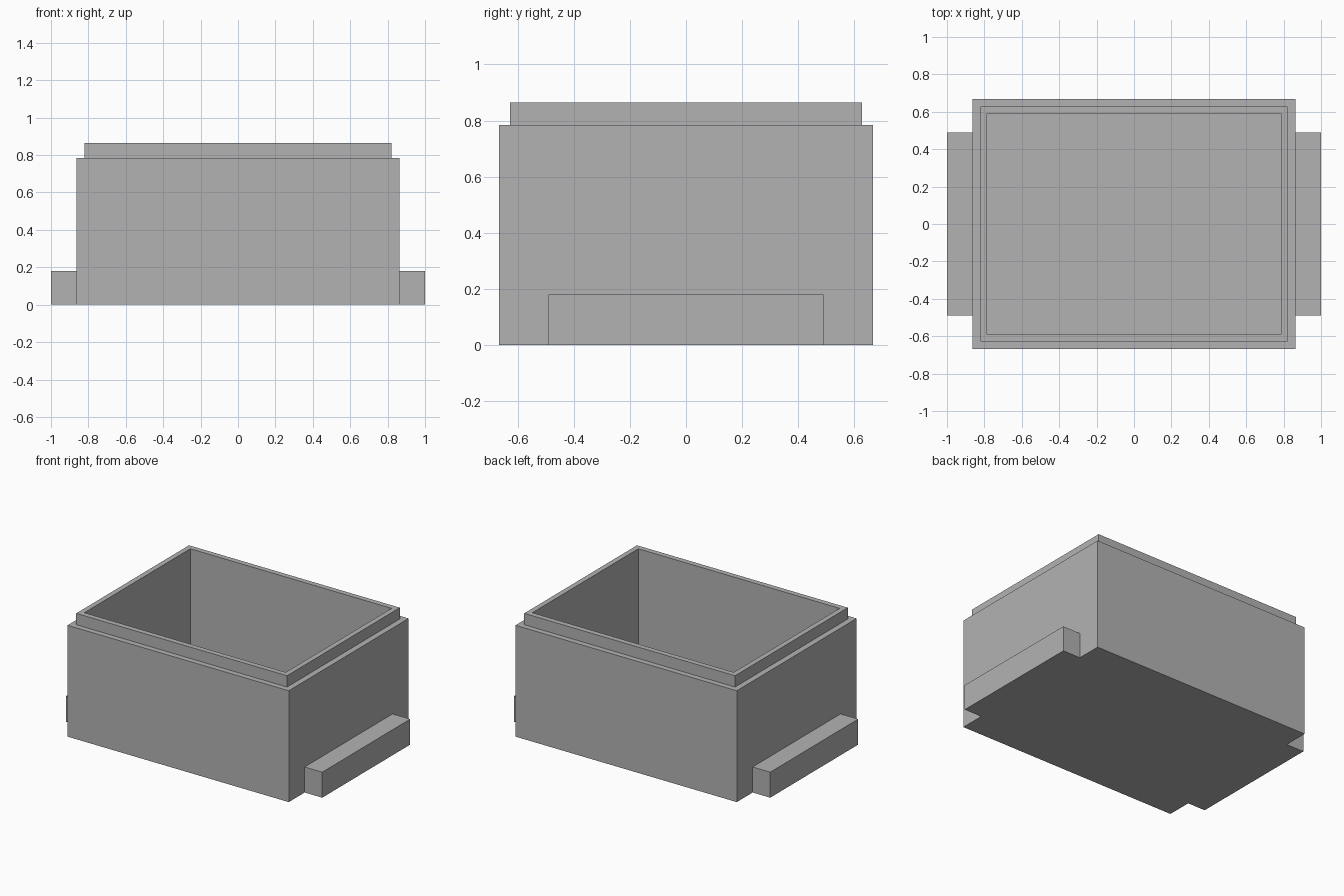
import bpy
import bmesh

cube = bpy.data.objects.get("Cube")
if cube:
    bpy.data.objects.remove(cube, do_unlink=True)

grey = bpy.data.materials.new("plain grey")
grey.use_nodes = True
colour = (0.45, 0.45, 0.45, 1)
grey.diffuse_color = colour
grey.node_tree.nodes["Principled BSDF"].inputs["Base Color"].default_value = colour


def finish(name, bm):
    bmesh.ops.recalc_face_normals(bm, faces=bm.faces)
    mesh = bpy.data.meshes.new(name)
    bm.to_mesh(mesh)
    bm.free()
    mesh.materials.append(grey)
    obj = bpy.data.objects.new(name, mesh)
    bpy.context.collection.objects.link(obj)
    return obj


def rectangle(bm, half_x, half_y, z):
    return [bm.verts.new((sx * half_x, sy * half_y, z))
            for sx, sy in ((-1, -1), (1, -1), (1, 1), (-1, 1))]


# Open box: rectangular loops up the outside, over the stepped lip, down to the floor
sections = [
    (0.863, 0.667, 0),
    (0.863, 0.667, 0.785),
    (0.822, 0.628, 0.785),
    (0.822, 0.628, 0.865),
    (0.785, 0.59, 0.865),
    (0.785, 0.59, 0.08),
]
bm = bmesh.new()
loops = [rectangle(bm, *s) for s in sections]
for low, high in zip(loops, loops[1:]):
    for i in range(4):
        j = (i + 1) % 4
        bm.faces.new((low[i], low[j], high[j], high[i]))
bm.faces.new(loops[0])
bm.faces.new(loops[-1])
finish("open_box", bm)

# Low ledge on each end
for name, side in (("left_ledge", 1), ("right_ledge", -1)):
    bm = bmesh.new()
    bmesh.ops.create_cube(bm, size=1)
    bmesh.ops.scale(bm, vec=(0.137, 0.98, 0.18), verts=bm.verts)
    bmesh.ops.translate(bm, vec=(side * 0.9315, 0, 0.09), verts=bm.verts)
    finish(name, bm)
